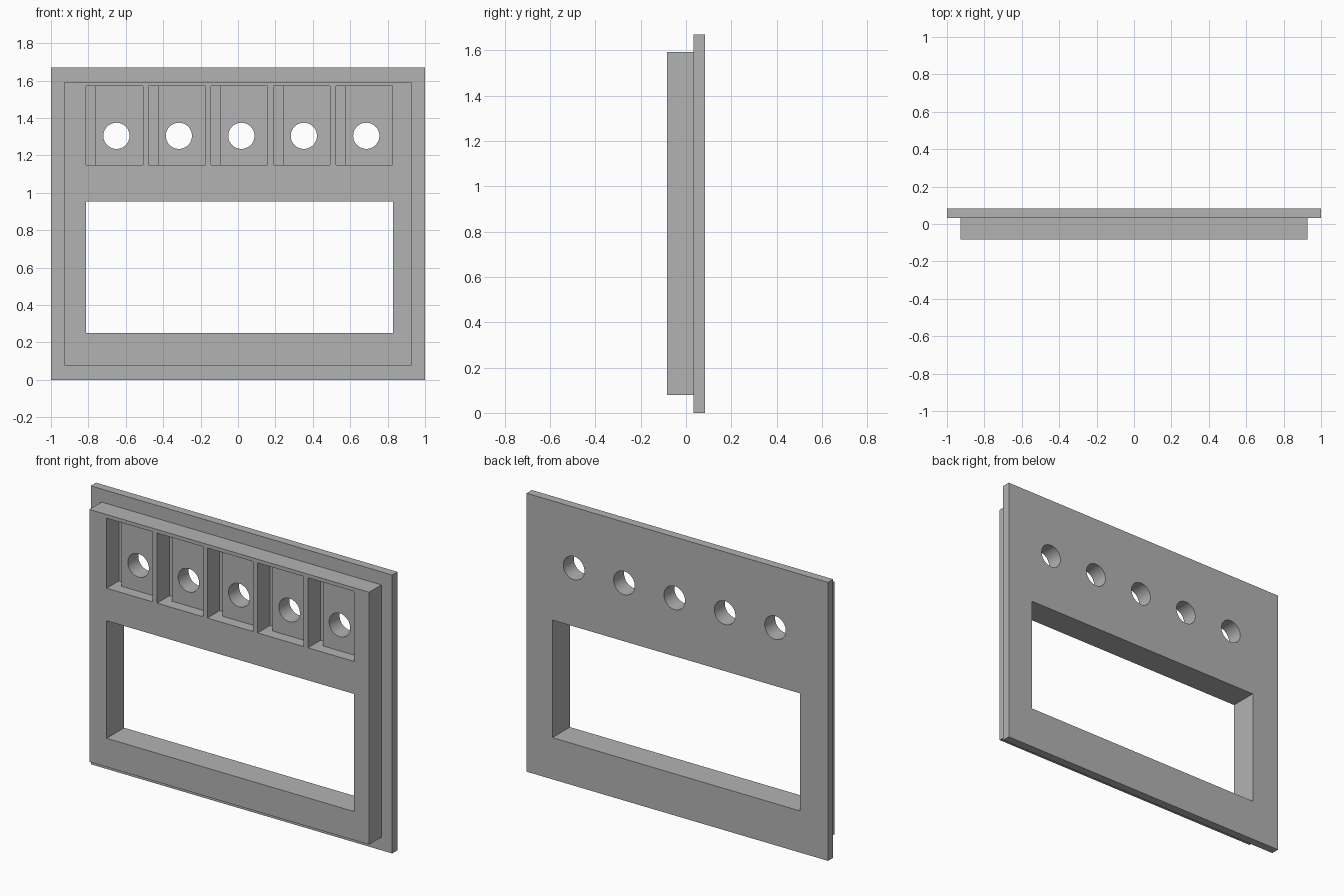
import bpy
import bmesh
from mathutils import Matrix, Vector

cube = bpy.data.objects.get("Cube")
if cube:
    bpy.data.objects.remove(cube, do_unlink=True)

FRONT, JOINT, BACK = -0.083, 0.033, 0.083
POCKET_FLOOR = -0.016
COUNT, PITCH = 5, 0.334

grey = bpy.data.materials.new("plain grey")
grey.use_nodes = True
grey.diffuse_color = (0.45, 0.45, 0.45, 1)
grey.node_tree.nodes["Principled BSDF"].inputs["Base Color"].default_value = grey.diffuse_color


def add_box(bm, x0, x1, y0, y1, z0, z1):
    centre = Vector((x0 + x1, y0 + y1, z0 + z1)) / 2
    size = Matrix.Diagonal((x1 - x0, y1 - y0, z1 - z0, 1))
    bmesh.ops.create_cube(bm, size=1, matrix=Matrix.Translation(centre) @ size)


def add_hole(bm, x, z, radius):
    bmesh.ops.create_cone(bm, cap_ends=True, segments=48, radius1=radius, radius2=radius, depth=1,
                          matrix=Matrix.Translation((x, 0, z)) @ Matrix.Rotation(1.5707963, 4, "X"))


def make_object(name, bm):
    mesh = bpy.data.meshes.new(name)
    bm.to_mesh(mesh)
    bm.free()
    mesh.materials.append(grey)
    obj = bpy.data.objects.new(name, mesh)
    bpy.context.collection.objects.link(obj)
    return obj


def combine(target, tool, operation):
    mod = target.modifiers.new(tool.name, "BOOLEAN")
    mod.operation = operation
    mod.solver = "EXACT"
    mod.object = tool
    bpy.context.view_layer.objects.active = target
    bpy.ops.object.modifier_apply(modifier=mod.name)
    bpy.data.objects.remove(tool, do_unlink=True)


# Wide back plate with a thicker raised block on its front
bm = bmesh.new()
add_box(bm, -1, 1, JOINT, BACK, 0, 1.67)
panel = make_object("panel_frame", bm)
bm = bmesh.new()
add_box(bm, -0.928, 0.928, FRONT, JOINT + 0.01, 0.078, 1.592)
combine(panel, make_object("front_block", bm), "UNION")

# Row of shallow pockets, each with a deeper slot along its left edge
pockets, slots, openings = bmesh.new(), bmesh.new(), bmesh.new()
for i in range(COUNT):
    x = -0.813 + i * PITCH
    add_box(pockets, x, x + 0.304, FRONT - 0.1, POCKET_FLOOR, 1.15, 1.57)
    add_box(slots, x, x + 0.052, FRONT - 0.1, JOINT, 1.15, 1.57)
    add_hole(openings, x + 0.163, 1.305, 0.07)

# Display window cut right through, together with the round holes
add_box(openings, -0.813, 0.828, -0.5, 0.5, 0.25, 0.955)

for name, bm in (("pocket_cutter", pockets), ("slot_cutter", slots), ("opening_cutter", openings)):
    combine(panel, make_object(name, bm), "DIFFERENCE")

# Smooth hole walls, crisp corners
panel.select_set(True)
bpy.context.view_layer.objects.active = panel
bpy.ops.object.shade_smooth_by_angle(angle=0.5)
